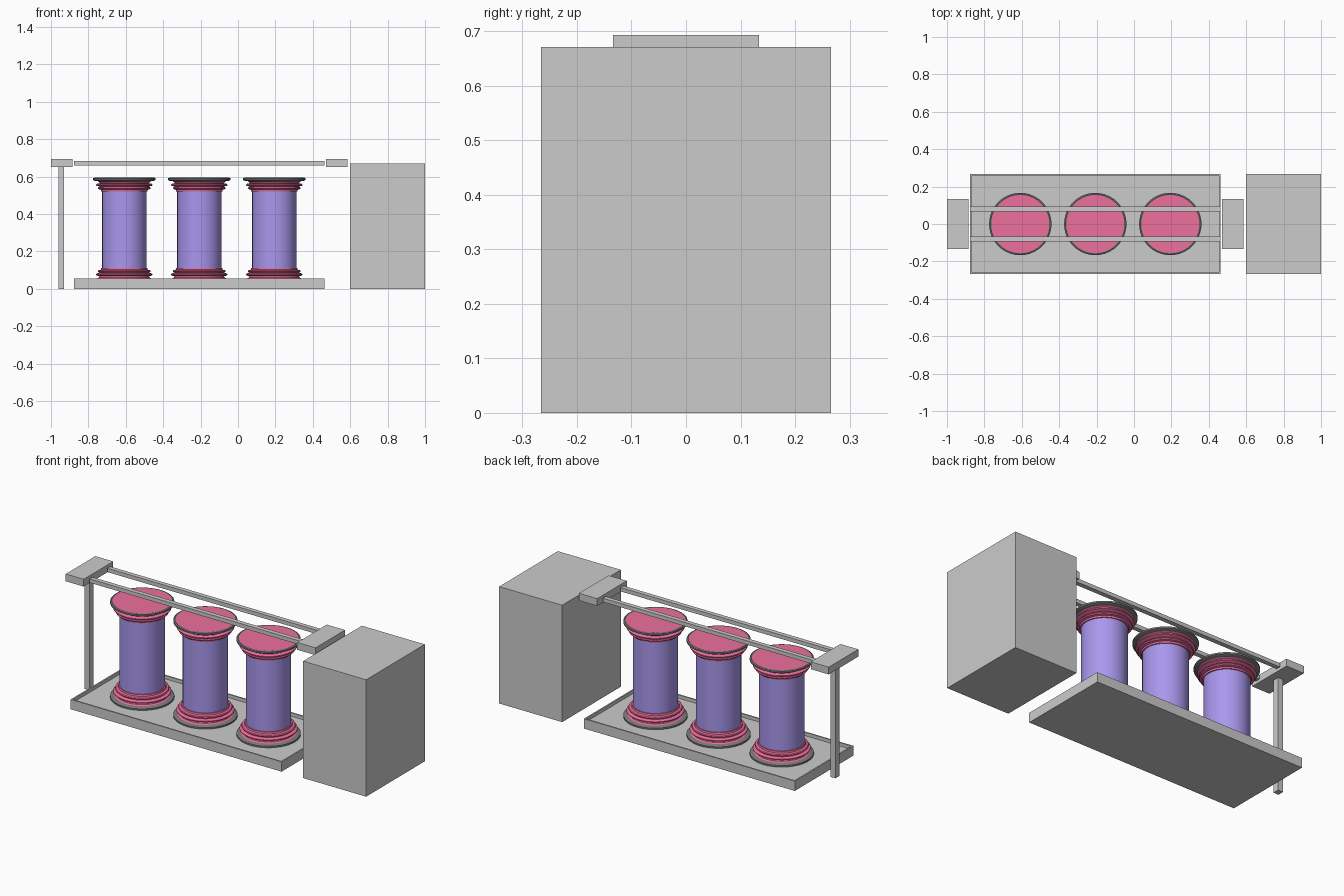
import bpy, bmesh, math

if "Cube" in bpy.data.objects:
    bpy.data.objects.remove(bpy.data.objects["Cube"])


def material(name, rgb):
    m = bpy.data.materials.new(name)
    m.diffuse_color = (*rgb, 1)
    m.use_nodes = True
    m.node_tree.nodes["Principled BSDF"].inputs["Base Color"].default_value = m.diffuse_color
    return m


PURPLE = material("purple", (0.40, 0.31, 0.85))
RED = material("red", (0.85, 0.16, 0.34))
BLACK = material("black", (0.20, 0.20, 0.20))


def finish(name, bm, mat=None, smooth=False):
    bmesh.ops.recalc_face_normals(bm, faces=bm.faces)
    me = bpy.data.meshes.new(name)
    bm.to_mesh(me)
    bm.free()
    ob = bpy.data.objects.new(name, me)
    bpy.context.collection.objects.link(ob)
    if mat:
        me.materials.append(mat)
    if smooth:
        bpy.ops.object.select_all(action='DESELECT')
        ob.select_set(True)
        bpy.context.view_layer.objects.active = ob
        bpy.ops.object.shade_smooth_by_angle(angle=math.radians(35))
    return ob


def box_mesh(x, y, z):
    bm = bmesh.new()
    bmesh.ops.create_cube(bm, size=1)
    for v in bm.verts:
        v.co = [lo + (c + 0.5) * (hi - lo) for c, (lo, hi) in zip(v.co, (x, y, z))]
    return bm


def box(name, x, y, z):
    return finish(name, box_mesh(x, y, z))


def lathe(name, profile, x, mat, mirror=False, n=40):
    """Spin (radius, z) points around a vertical axis at x."""
    bm = bmesh.new()
    vs = [bm.verts.new((r, 0, 2 * MID - z if mirror else z)) for r, z in profile]
    es = [bm.edges.new(p) for p in zip(vs, vs[1:])]
    bmesh.ops.spin(bm, geom=vs + es, cent=(0, 0, 0), axis=(0, 0, 1),
                   angle=2 * math.pi, steps=n)
    bmesh.ops.remove_doubles(bm, verts=bm.verts, dist=1e-5)
    bmesh.ops.translate(bm, verts=bm.verts, vec=(x, 0, 0))
    return finish(name, bm, mat, True)


# control cabinet
box("cabinet", (0.6, 1.0), (-0.266, 0.266), (0, 0.671))

# tray with thin raised rim
bm = box_mesh((-0.877, 0.463), (-0.266, 0.266), (0, 0.056))
bm.normal_update()
top = [f for f in bm.faces if f.normal.z > 0.9]
bmesh.ops.inset_region(bm, faces=top, thickness=0.012)
down = bmesh.ops.extrude_face_region(bm, geom=top)
bmesh.ops.delete(bm, geom=top, context='FACES')
bmesh.ops.translate(bm, vec=(0, 0, -0.019),
                    verts=[v for v in down["geom"] if isinstance(v, bmesh.types.BMVert)])
finish("tray", bm)

# overhead rails, end blocks and support post
for side, s in (("front", -1), ("back", 1)):
    box(side + "_rail", (-0.877, 0.463), sorted((s * 0.067, s * 0.093)), (0.66, 0.682))
box("left_end_block", (-1.0, -0.886), (-0.134, 0.134), (0.651, 0.693))
box("right_end_block", (0.47, 0.586), (-0.134, 0.134), (0.651, 0.693))
box("support_post", (-0.961, -0.929), (-0.018, 0.018), (0, 0.651))

# three spools, each end cap mirrored about the middle height
MID = 0.316
CAP = [(0, 0.592), (0.155, 0.592), (0.155, 0.582), (0.136, 0.572), (0.132, 0.563),
       (0.145, 0.562), (0.151, 0.558), (0.151, 0.553), (0.146, 0.549), (0.132, 0.548),
       (0.132, 0.545), (0.138, 0.543), (0.141, 0.538), (0.138, 0.533), (0.126, 0.530),
       (0.124, 0.521), (0, 0.521)]
FLANGE = [(0.155, 0.592), (0.160, 0.594), (0.167, 0.591), (0.167, 0.582),
          (0.160, 0.578), (0.146, 0.576), (0.155, 0.584), (0.155, 0.592)]
for i in range(3):
    x = -0.608 + 0.401 * i
    lathe(f"spool_core_{i+1}", [(0, 0.11), (0.118, 0.11), (0.118, 0.522), (0, 0.522)],
          x, PURPLE)
    for end, flip in (("top", False), ("bottom", True)):
        lathe(f"spool_{end}_cap_{i+1}", CAP, x, RED, flip)
        lathe(f"spool_{end}_flange_{i+1}", FLANGE, x, BLACK, flip)
